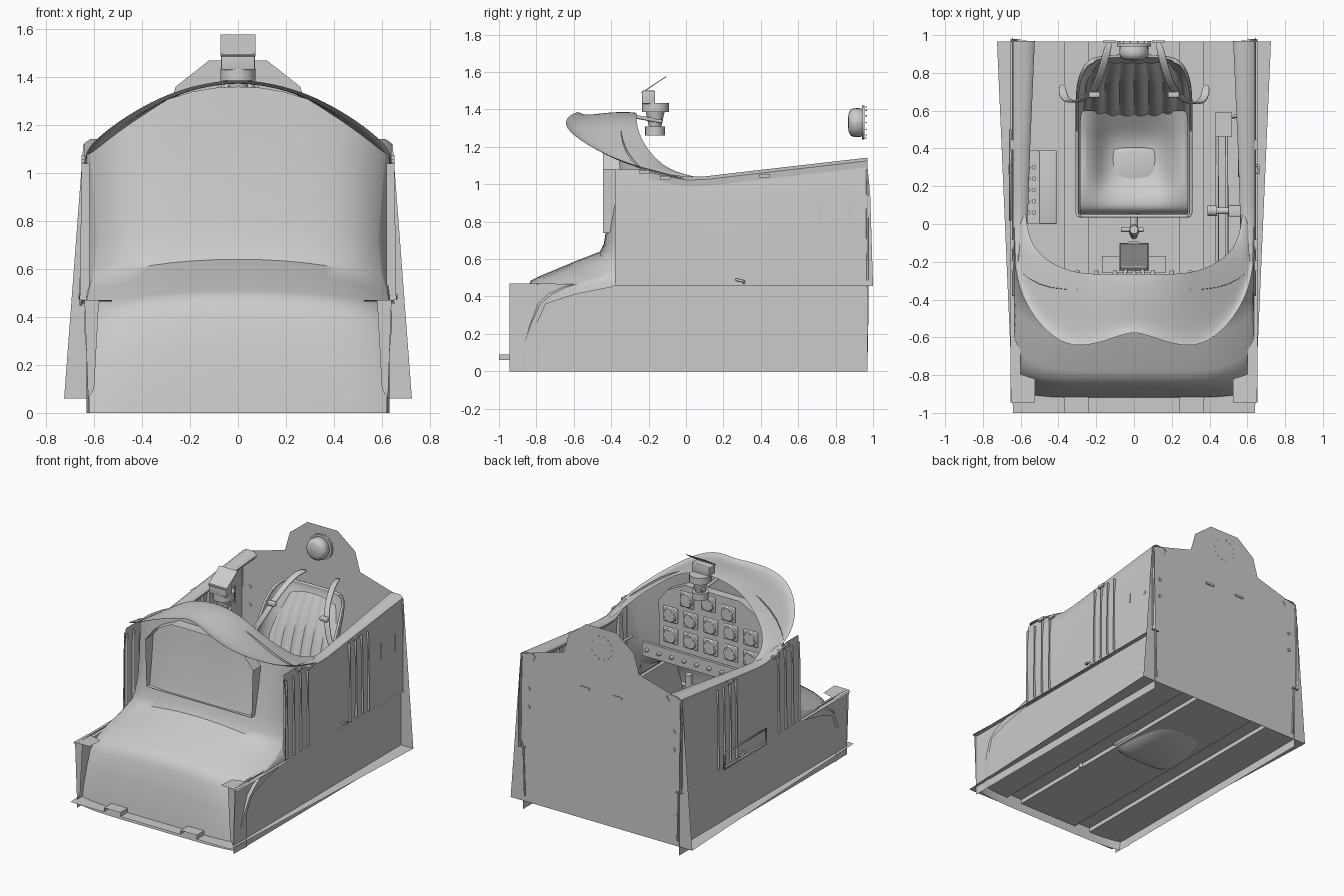
import bpy, bmesh, math
from mathutils import Vector

def mesh(name, verts, faces, smooth=None):
    me = bpy.data.meshes.new(name)
    me.from_pydata([tuple(v) for v in verts], [], faces)
    me.update()
    ob = bpy.data.objects.new(name, me)
    bpy.context.collection.objects.link(ob)
    if smooth:
        me.shade_smooth()
        me.set_sharp_from_angle(angle=math.radians(smooth))
    return ob

def grid(name, rows, smooth=None, subsurf=0):
    n = len(rows[0])
    faces = [(i*n+j, i*n+j+1, (i+1)*n+j+1, (i+1)*n+j)
             for i in range(len(rows)-1) for j in range(n-1)]
    ob = mesh(name, [p for r in rows for p in r], faces, smooth)
    if subsurf:
        m = ob.modifiers.new("sub", 'SUBSURF')
        m.levels = m.render_levels = subsurf
    return ob

def sheet(name, pts):
    return mesh(name, pts, [tuple(range(len(pts)))])

def box(name, x, y, z, bevel=0):
    bm = bmesh.new()
    bmesh.ops.create_cube(bm, size=1)
    bmesh.ops.scale(bm, vec=(x[1]-x[0], y[1]-y[0], z[1]-z[0]), verts=bm.verts)
    if bevel:
        bmesh.ops.bevel(bm, geom=bm.edges[:], offset=bevel, segments=3, affect='EDGES', profile=0.5)
    bmesh.ops.translate(bm, vec=((x[0]+x[1])/2, (y[0]+y[1])/2, (z[0]+z[1])/2), verts=bm.verts)
    ob = mesh(name, [], [])
    bm.to_mesh(ob.data); bm.free()
    if bevel:
        ob.data.shade_smooth()
        ob.data.set_sharp_from_angle(angle=math.radians(35))
    return ob

def cyl(name, a, b, r, r2=None, seg=20):
    a, b = Vector(a), Vector(b)
    q = (b-a).to_track_quat('Z', 'Y')
    ring = [Vector((math.cos(t*math.tau/seg), math.sin(t*math.tau/seg), 0)) for t in range(seg)]
    vs = [a + q @ (p*r) for p in ring] + [b + q @ (p*(r if r2 is None else r2)) for p in ring]
    fs = [(i, (i+1) % seg, seg+(i+1) % seg, seg+i) for i in range(seg)]
    fs += [tuple(range(seg))[::-1], tuple(range(seg, 2*seg))]
    return mesh(name, vs, fs, 40)

def tube(name, pts, r, cyclic=False, kind='POLY'):
    cu = bpy.data.curves.new(name, 'CURVE')
    cu.dimensions, cu.bevel_depth, cu.bevel_resolution = '3D', r, 2
    sp = cu.splines.new(kind)
    if kind == 'BEZIER':
        sp.bezier_points.add(len(pts)-1)
        for b, p in zip(sp.bezier_points, pts):
            b.co, b.handle_left_type, b.handle_right_type = p, 'AUTO', 'AUTO'
    else:
        sp.points.add(len(pts)-1)
        for b, p in zip(sp.points, pts):
            b.co = (*p, 1)
    sp.use_cyclic_u = cyclic
    cu.use_fill_caps = True
    ob = bpy.data.objects.new(name, cu)
    bpy.context.collection.objects.link(ob)
    return ob

# floor plate with two raised channels
prof = [(-.37, .06), (-.37, .09), (-.24, .09), (-.24, .06), (.24, .06), (.24, .09), (.37, .09), (.37, .06)]
grid("floor", [[(-h, y, .06)] + [(x, y, z) for x, z in prof] + [(h, y, .06)]
               for y, h in ((-1, .64), (.965, .725))])

# rear bulkhead with head hump, slots and bolts
half = [(.725, .06), (.645, 1.12), (.3, 1.22), (.26, 1.36), (.12, 1.47)]
sheet("bulkhead", [(x, .965, z) for x, z in half] + [(-x, .965, z) for x, z in half[::-1]])
for s in (-1, 1):
    box("bulkhead_slot", (s*.13-.035, s*.13+.035), (.96, .972), (1.0, 1.015))
    for z in (.75, .88):
        cyl("bulkhead_bolt", (s*.58, .96, z), (s*.58, .972, z), .012, seg=8)
for i in range(14):
    a = i*math.tau/14
    cyl("headrest_bolt", (.085*math.cos(a), .96, 1.33+.085*math.sin(a)),
        (.085*math.cos(a), .968, 1.33+.085*math.sin(a)), .004, seg=6)

# nose shell: y, centre z, edge z, half width, corner sweep, rear y of the side return
nose = [(-.925, 0, 0, .62, .03, -.8), (-.915, .1, .1, .622, .035, -.8), (-.89, .27, .25, .632, .06, -.8),
        (-.86, .42, .36, .642, .08, -.75), (-.83, .485, .41, .642, .11, -.6), (-.78, .51, .45, .635, .14, -.4),
        (-.6, .585, .5, .625, .14, -.3), (-.46, .64, .56, .61, .12, -.25), (-.44, .68, .61, .6, .12, -.22),
        (-.42, .8, .72, .59, .12, -.2), (-.39, .98, .86, .6, .12, -.18), (-.37, 1.15, .97, .61, .12, -.18),
        (-.35, 1.36, 1.08, .62, .12, -.2)]
U = [math.sin(math.pi/2*(i/10-1)) for i in range(21)]
rows = []
for y, zc, ze, hw, sw, yb in nose:
    r = [(hw*u, y+sw*abs(u)**6, ze+(zc-ze)*(1-abs(u)**2.2)) for u in U]
    rows.append([(-max(hw, .632), yb, ze)] + r + [(max(hw, .632), yb, ze)])
grid("nose", rows, 40)

# instrument shroud, panel and dials
pan = [(.42, .74), (.43, 1.08), (.36, 1.17), (.22, 1.24)]
loop = pan + [(-x, z) for x, z in pan[::-1]]
grid("panel_shroud", [[(x, y, z) for x, z in loop + loop[:1]] for y in (-.445, -.3)])
sheet("instrument_panel", [(x, -.3, z) for x, z in loop])
box("lower_panel", (-.54, .54), (-.29, -.27), (.66, .76))
dials = [(.2, 1.14), (.03, 1.16), (-.13, 1.13)] + [(x, 1.0) for x in (.33, .17, .01, -.15, -.31)] \
      + [(x, .85) for x in (.33, .17, .01, -.15, -.31)]
for x, z in dials:
    box("dial_bezel", (x-.055, x+.055), (-.305, -.29), (z-.055, z+.055), .006)
    cyl("dial_ring", (x, -.29, z), (x, -.28, z), .052, .046)
    cyl("dial_face", (x, -.285, z), (x, -.279, z), .036)
for i in range(11):
    cyl("panel_knob", (-.5+i*.1, -.27, .71), (-.5+i*.1, -.245, .71), .014, .01, 10)

# glare hood
front = [(0, -.565, 1.39), (.1, -.6, 1.38), (.22, -.64, 1.355), (.36, -.65, 1.3), (.5, -.54, 1.215),
         (.6, -.38, 1.135), (.64, -.2, 1.08), (.635, .02, 1.025)]
rear = [(0, -.265, 1.385), (.12, -.265, 1.375), (.25, -.265, 1.33), (.36, -.245, 1.25), (.47, -.19, 1.165),
        (.54, -.11, 1.09), (.565, -.02, 1.055), (.575, .07, 1.035)]
rows = []
for t, dz in ((0, 0), (.12, -.02), (.5, 0), (.85, .005), (1, 0)):
    r = [Vector(a).lerp(Vector(b), t) + Vector((0, 0, dz)) for a, b in zip(front, rear)]
    rows.append([(-x, y, z) for x, y, z in r[:0:-1]] + r)
grid("glare_hood", rows, 60, 2)

top = [(-.38, 1.08), (-.25, 1.08), (-.1, 1.04), (0, 1.01), (.15, 1.01), (.4, 1.035), (.97, 1.1)]
for s in (-1, 1):
    # side walls, upper one overhanging the bulkhead
    sheet("lower_wall", [(s*.625, -.945, 0), (s*.625, .97, 0), (s*.625, .97, .455), (s*.625, -.945, .47)])
    sheet("wall_front_gusset", [(s*.625, -.945, .06), (s*.6, -.945, .1), (s*.58, -.945, .47), (s*.64, -.945, .47)])
    low = [(y, .455) for y, z in top[:-1]] + [(1.0, .455)]
    grid("upper_wall", [[(s*.642, y, z) for y, z in low],
                        [(s*.645, y*.5+b*.5, z*.25+c*.75) for (y, z), (b, c) in zip(low, top)],
                        [(s*.63, y, z) for y, z in top]], 40)
    sheet("wall_flange", [(s*.6, -.945, .46), (s*.655, -.945, .46), (s*.655, .98, .455), (s*.6, .98, .455)])
    sheet("front_corner_plate", [(s*.525, -.945, .47), (s*.65, -.945, .47), (s*.65, -.78, .465), (s*.525, -.82, .465)])
    # external vertical ribs
    for y in (-.37, -.29, -.21, -.13, .35, .42, .49, .56):
        sheet("wall_rib", [(s*.62, y, .47), (s*.66, y, .47), (s*.652, y, 1.04), (s*.62, y, 1.04)])
    # cockpit sill rail
    rail = []
    for y, z, xi in ((-.2, 1.06, .6), (-.1, 1.035, .58), (0, 1.018, .565), (.1, 1.02, .56), (.4, 1.055, .55), (.97, 1.12, .525)):
        rail.append([(s*x, y, z+d) for x, d in ((.635, -.03), (.64, .005), (.615, .022), (xi+.02, .022), (xi, 0), (xi+.02, -.03))])
    grid("sill_rail", rail, 50)
    # wall latches, handle, slots and bulkhead edge channel
    for y, z in ((-.22, 1.065), (-.11, 1.035), (.42, 1.045)):
        box("sill_latch", (s*.645-.008, s*.645+.008), (y-.028, y+.028), (z-.01, z+.01))
    tube("wall_handle", [(s*.63, .27, .49), (s*.66, .27, .49), (s*.66, .31, .48), (s*.63, .31, .47)], .007)
    for y in (.72, .88):
        box("wall_slot", (s*.642-.004, s*.642+.004), (y-.008, y+.008), (.78, .9))
    tube("bulkhead_edge", [(s*.64, .968, 1.08), (s*.645, .97, .5), (s*.62, .97, .45), (s*.61, .968, .1)], .006)
    # harness straps with end hooks
    path = [(.13, .965, 1.12), (.15, .88, 1.13), (.19, .74, 1.03), (.25, .66, .88), (.34, .63, .72), (.38, .68, .62), (.38, .74, .62)]
    st = grid("harness_strap", [[(s*(x-.02), y, z), (s*(x+.02), y, z+.005)] for x, y, z in path], 60, 2)
    st.modifiers.new("thick", 'SOLIDIFY').thickness = .008
    box("harness_buckle", (s*.21-.03, s*.21+.03), (.67, .7), (.95, .98), .006)
    # rudder pedals
    box("rudder_pedal", (s*.24-.06, s*.24+.06), (-.3, -.27), (.2, .32), .008)
    cyl("pedal_arm", (s*.24, -.28, .06), (s*.24, -.28, .24), .014)

# left step frame
tube("step_frame", [(-.655, .02, .45), (-.655, .5, .45), (-.655, .5, .56), (-.655, .02, .56)], .006, True)

# bucket seat: y, z, inward normal (y, z), half width, side depth
seat = [(.05, .2, 0, 1, .285, .03), (.05, .06, 0, 1, .295, .16), (.1, .03, 0, 1, .295, .2), (.35, .04, 0, 1, .295, .24),
        (.56, .07, -.2, .97, .295, .28), (.65, .15, -.7, .7, .295, .24), (.72, .4, -1, .2, .295, .19),
        (.8, .75, -1, .15, .295, .17), (.86, .97, -1, .1, .29, .12), (.885, 1.05, -1, 0, .25, .05), (.88, 1.07, -1, 0, .21, .03)]
T = [-1, -.97, -.88, -.6, -.2, .2, .6, .88, .97, 1]
ob = grid("seat", [[(hw*min(1, abs(t)*1.06)*(1 if t > 0 else -1), y+ny*d*abs(t)**7, z+nz*d*abs(t)**7) for t in T]
                   for y, z, ny, nz, hw, d in seat], 60, 2)
ob.modifiers.new("thick", 'SOLIDIFY').thickness = .015
# dished seat cushion: y, rim z, dish z
dish = [(.055, .16, .14), (.06, .22, .2), (.1, .25, .225), (.18, .27, .2), (.24, .28, .14), (.42, .29, .13),
        (.5, .31, .18), (.6, .34, .26)]
grid("seat_cushion", [[(x, y, b+(a-b)*k) for x, k in ((-.285, .9), (-.26, 1), (-.2, .7), (-.14, .1), (0, 0), (.14, .1),
                       (.2, .7), (.26, 1), (.285, .9))] for y, a, b in dish], 60, 2)
box("seat_pad", (-.13, .13), (.21, .41), (.1, .16), .028)
# padded backrest with shallow vertical channels
back = [(.57, .2, .26, .2), (.62, .3, .265, 1), (.68, .47, .265, 1), (.75, .72, .265, 1), (.81, .9, .255, 1), (.86, 1.03, .22, .2)]
grid("back_padding", [[(hw*u, y-k*(.018*abs(math.sin(u*math.pi*3.5))+.02*(1-u**8)), z-.06*u*u*(z > .85))
                       for u in [i/24-1 for i in range(49)]] for y, z, hw, k in back], 50)

# headrest
cyl("headrest_plate", (0, .94, 1.33), (0, .955, 1.33), .09, seg=28)
prev = [(.95, .065), (.935, .076), (.9, .078), (.88, .07), (.868, .045), (.866, 0)]
grid("headrest_pad", [[(r*math.cos(a*math.tau/24), y, 1.33+r*math.sin(a*math.tau/24)) for a in range(25)] for y, r in prev], 60)

# reflector gunsight
cyl("sight_lens", (0, -.165, 1.26), (0, -.165, 1.31), .053)
cyl("sight_neck", (0, -.165, 1.31), (0, -.165, 1.385), .034, .05)
cyl("sight_body", (0, -.163, 1.385), (0, -.163, 1.435), .073)
box("sight_head", (-.07, .07), (-.235, -.165), (1.43, 1.5), .005)
sheet("sight_glass", [(-.073, -.24, 1.49), (.073, -.24, 1.49), (.073, -.107, 1.578),
                      (-.073, -.107, 1.578)]).modifiers.new("thick", 'SOLIDIFY').thickness = .005
for s in (-1, 1):
    cyl("sight_arm", (s*.05, -.29, 1.365), (s*.03, -.13, 1.335), .01)

# control column and pedestal
box("pedestal", (-.08, .08), (-.25, -.1), (.09, .3), .01)
box("pedestal_plate", (-.17, .17), (-.26, -.17), (.09, .16))
tube("control_column", [(0, -.04, .08), (0, -.06, .35), (0, -.02, .55), (0, -.04, .68)], .02, kind='BEZIER')
cyl("column_grip", (0, -.04, .64), (0, -.03, .76), .028, .022)
cyl("column_trigger", (-.07, -.03, .68), (.05, -.03, .68), .012)
cyl("column_link", (0, -.03, .12), (0, .06, .12), .022)

# left console with knobs
box("left_console", (-.5, -.41), (0, .39), (.42, .62), .008)
box("left_console_panel", (-.62, -.5), (0, .39), (.5, .6))
for i in range(5):
    for x in (-.56, -.53):
        cyl("console_knob", (x, .06+i*.06, .6), (x, .06+i*.06, .625), .012, seg=10)

# right side throttle quadrant, levers and pipes
box("quadrant", (.5, .61), (.04, .1), (.56, .7), .006)
box("radio_box", (.55, .62), (.25, .4), (.55, .75), .008)
cyl("lever_shaft", (.4, .07, .66), (.6, .07, .66), .018)
cyl("lever_knob", (.39, .07, .66), (.44, .07, .66), .028)
box("bracket", (.43, .52), (.46, .59), (.5, .52))
for x, z in ((.44, .48), (.49, .42), (.57, .82)):
    tube("side_pipe", [(x, -.2, z), (x, .2, z), (x, .56, z), (.61, .58, z)], .009)
cyl("hand_wheel", (.55, .3, .78), (.57, .3, .78), .05)
